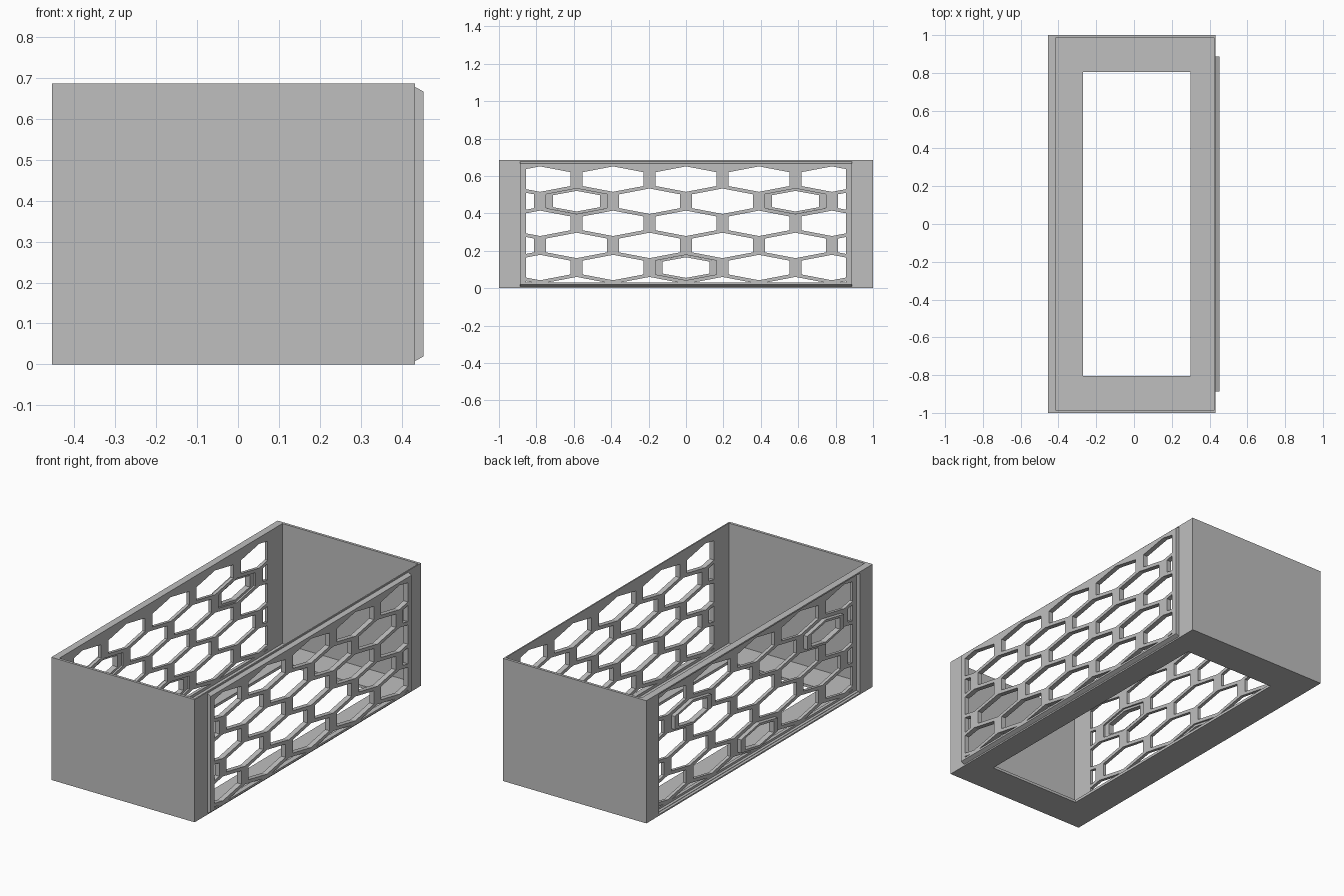
import bpy, bmesh
from mathutils import Vector

if "Cube" in bpy.data.objects:
    bpy.data.objects.remove(bpy.data.objects["Cube"])

grey = bpy.data.materials.new("plain grey")
grey.use_nodes = True
colour = (0.52, 0.52, 0.52, 1)
grey.diffuse_color = colour
grey.node_tree.nodes["Principled BSDF"].inputs["Base Color"].default_value = colour

LEFT, RIGHT, HEIGHT = -0.455, 0.432, 0.686
INNER_LEFT, INNER_RIGHT, PANEL = -0.415, 0.425, 0.453
END, FLOOR = 0.015, 0.015
PANEL_Y = 0.888


def finish(name, bm):
    bmesh.ops.recalc_face_normals(bm, faces=bm.faces[:])
    mesh = bpy.data.meshes.new(name)
    bm.to_mesh(mesh)
    bm.free()
    mesh.materials.append(grey)
    obj = bpy.data.objects.new(name, mesh)
    bpy.context.collection.objects.link(obj)
    return obj


def add_prism(bm, points, offset):
    """Extrude a closed outline along an offset."""
    verts = [bm.verts.new(p) for p in points]
    face = bm.faces.new(verts)
    made = bmesh.ops.extrude_face_region(bm, geom=[face], use_keep_orig=True)["geom"]
    top = [v for v in made if isinstance(v, bmesh.types.BMVert)]
    bmesh.ops.translate(bm, verts=top, vec=Vector(offset))


def box(name, x0, x1, y0, y1, z0, z1):
    bm = bmesh.new()
    add_prism(bm, [(x0, y0, z0), (x1, y0, z0), (x1, y1, z0), (x0, y1, z0)], (0, 0, z1 - z0))
    return finish(name, bm)


def rail(name, x0, x1, z_margin0, z_margin1, half):
    """Slab whose top and bottom edges slope from x0 to x1."""
    bm = bmesh.new()
    add_prism(bm, [(x0, -half, z_margin0), (x1, -half, z_margin1),
                   (x1, -half, HEIGHT - z_margin1), (x0, -half, HEIGHT - z_margin0)],
              (0, 2 * half, 0))
    return finish(name, bm)


def hexagon(x, y, z, width, height, side):
    return [(x, y + a * width, z + b) for a, b in
            ((0, height), (1, side), (1, -side), (0, -height), (-1, -side), (-1, side))]


def boolean(obj, other, operation):
    mod = obj.modifiers.new(operation, "BOOLEAN")
    mod.operation, mod.solver, mod.object = operation, "EXACT", other
    bpy.context.view_layer.objects.active = obj
    bpy.ops.object.modifier_apply(modifier=mod.name)
    bpy.data.objects.remove(other)


# Staggered stretched hexagons, trimmed to a rectangular border
def hex_cutter(x0, x1):
    bm = bmesh.new()
    for row in range(6):
        z = 0.583 - row * 0.1182
        shift = 0.195 * (row % 2)
        for col in range(-3, 3 + 1):
            y = col * 0.39 + shift
            if abs(y) < 1:
                add_prism(bm, hexagon(x0, y, z, 0.163, 0.068, 0.037), (x1 - x0, 0, 0))
    for point, normal in (((0, 0.855, 0), (0, 1, 0)), ((0, -0.855, 0), (0, -1, 0)),
                          ((0, 0, 0.03), (0, 0, -1))):
        bmesh.ops.bisect_plane(bm, geom=bm.verts[:] + bm.edges[:] + bm.faces[:],
                               plane_co=point, plane_no=normal, clear_outer=True)
        bmesh.ops.holes_fill(bm, edges=[e for e in bm.edges if e.is_boundary], sides=0)
    cutter = finish("hex_cutter", bm)
    cutter.hide_render = True
    return cutter


# Floor with its large rectangular opening
floor = box("floor", LEFT + 0.01, RIGHT, -1 + 0.002, 1 - 0.002, 0, FLOOR)
boolean(floor, box("opening", -0.27, 0.30, -0.805, 0.805, -0.1, 0.1), "DIFFERENCE")

# Solid end walls
for name, sign in (("front_wall", -1), ("back_wall", 1)):
    y0, y1 = sorted((sign, sign * (1 - END)))
    box(name, LEFT, RIGHT, y0, y1, 0, HEIGHT)

# Recessed side wall
socket_wall = box("recessed_side_wall", LEFT, INNER_LEFT, -1 + END, 1 - END, 0, HEIGHT)
boolean(socket_wall, rail("recess", LEFT - 0.002, LEFT + 0.022, 0.007, 0.018, PANEL_Y), "DIFFERENCE")
boolean(socket_wall, hex_cutter(LEFT - 0.1, INNER_LEFT + 0.1), "DIFFERENCE")

# Side wall with a raised bevelled panel
panel_wall = box("raised_side_wall", INNER_RIGHT, RIGHT, -1 + END, 1 - END, 0, HEIGHT)
boolean(panel_wall, rail("panel", RIGHT - 0.002, PANEL, 0.007, 0.019, PANEL_Y), "UNION")
boolean(panel_wall, hex_cutter(INNER_RIGHT - 0.1, PANEL + 0.1), "DIFFERENCE")

# Hollow locating pegs in the recess
for name, y, z in (("front_peg", -0.585, 0.465), ("back_peg", 0.585, 0.465), ("lower_peg", 0, 0.11)):
    bm = bmesh.new()
    add_prism(bm, hexagon(LEFT, y, z, 0.163, 0.068, 0.037), (0.03, 0, 0))
    peg = finish(name, bm)
    bm = bmesh.new()
    add_prism(bm, hexagon(LEFT - 0.1, y, z, 0.126, 0.055, 0.032), (0.3, 0, 0))
    boolean(peg, finish("peg_bore", bm), "DIFFERENCE")
